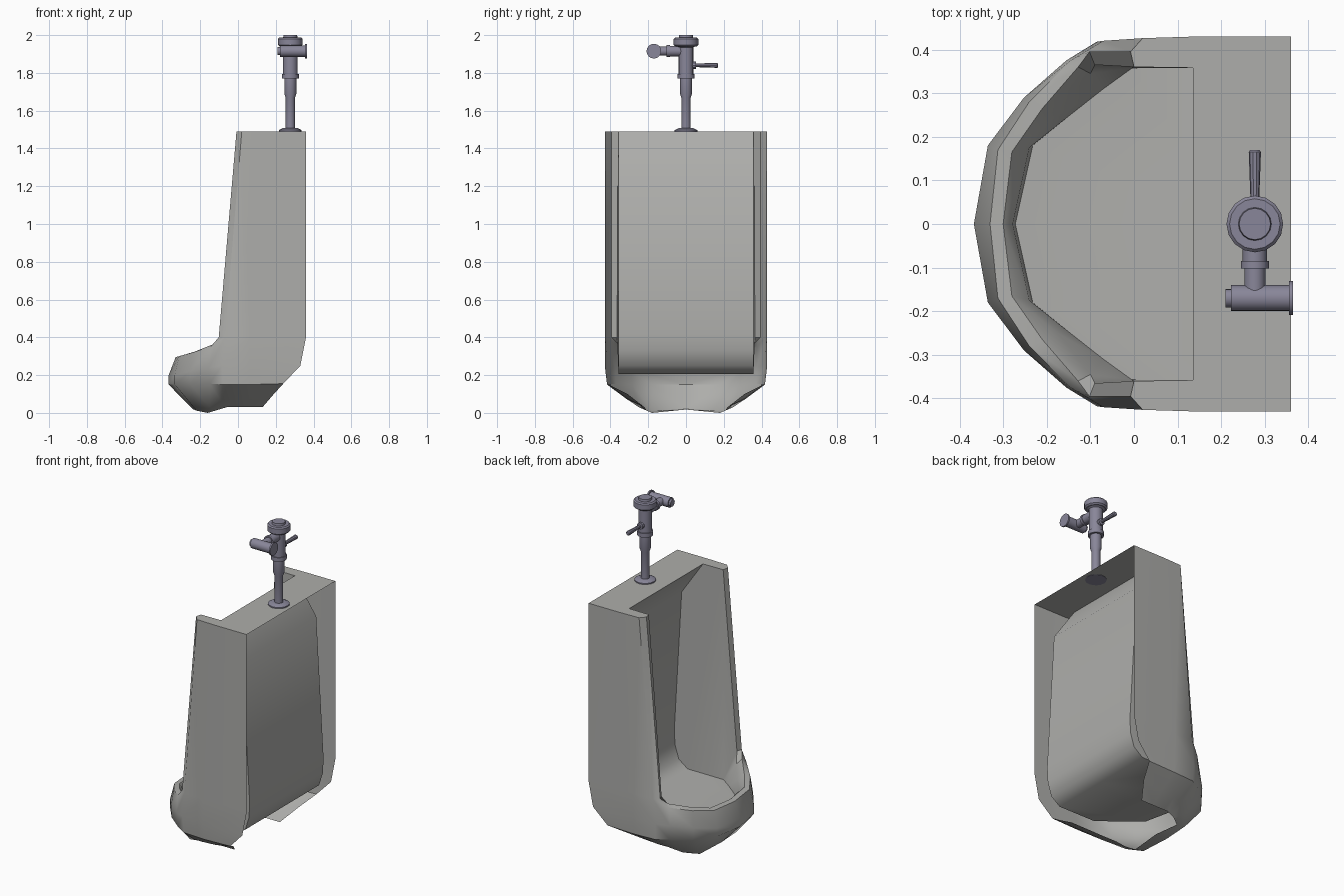
import bpy, bmesh, math
from mathutils import Vector, Matrix

if "Cube" in bpy.data.objects:
    bpy.data.objects.remove(bpy.data.objects["Cube"])


def material(name, rgb):
    m = bpy.data.materials.new(name)
    m.diffuse_color = (*rgb, 1)
    m.use_nodes = True
    m.node_tree.nodes["Principled BSDF"].inputs["Base Color"].default_value = m.diffuse_color
    return m


PORCELAIN = material("grey porcelain", (0.42, 0.42, 0.405))
METAL = material("grey metal", (0.25, 0.24, 0.32))


def finish(bm, name, mat, angle, mirror=False):
    bmesh.ops.remove_doubles(bm, verts=bm.verts, dist=0.0005)
    bmesh.ops.recalc_face_normals(bm, faces=bm.faces)
    me = bpy.data.meshes.new(name)
    bm.to_mesh(me)
    bm.free()
    me.materials.append(mat)
    ob = bpy.data.objects.new(name, me)
    bpy.context.collection.objects.link(ob)
    if mirror:
        mod = ob.modifiers.new("mirror", 'MIRROR')
        mod.use_axis = (False, True, False)
    bpy.ops.object.select_all(action='DESELECT')
    ob.select_set(True)
    bpy.context.view_layer.objects.active = ob
    bpy.ops.object.shade_smooth_by_angle(angle=math.radians(angle))
    return ob


def face(bm, pts):
    bm.faces.new([bm.verts.new(p) for p in pts])


def loft(bm, rows):
    for a, b in zip(rows, rows[1:]):
        for i in range(len(a) - 1):
            face(bm, [a[i], a[i + 1], b[i + 1], b[i]])


# Half of the bowl: ribs from under the outside, over the rim, to the floor
ribs = [
    [(-.16, 0, .018), (-.24, 0, .02), (-.367, 0, .15), (-.367, 0, .20),
     (-.33, 0, .295), (-.30, 0, .30), (-.278, 0, .27), (-.272, 0, .205)],
    [(-.16, .18, .0), (-.22, .18, .012), (-.335, .18, .15), (-.335, .18, .20),
     (-.312, .17, .30), (-.28, .165, .305), (-.24, .175, .27), (-.232, .18, .205)],
    [(-.11, .21, .015), (-.15, .25, .03), (-.25, .285, .15), (-.252, .29, .22),
     (-.24, .28, .32), (-.21, .265, .33), (-.175, .25, .29), (-.15, .247, .205)],
    [(-.06, .22, .03), (-.09, .30, .065), (-.15, .37, .155), (-.155, .375, .24),
     (-.145, .375, .35), (-.128, .36, .365), (-.10, .345, .33), (-.07, .31, .205)],
    [(-.03, .22, .03), (-.03, .31, .07), (-.08, .41, .15), (-.085, .418, .25),
     (-.07, .42, .40), (-.102, .395, .40), (-.09, .365, .40), (-.005, .357, .205)],
]
side_ribs = [
    [(.04, .22, .03), (.06, .31, .075), (.06, .418, .15), (.06, .426, .25), (.06, .426, .40)],
    [(.13, .22, .03), (.19, .31, .10), (.24, .418, .155), (.33, .43, .25), (.36, .43, .40)],
]
H = 1.49
bm = bmesh.new()
loft(bm, ribs)
loft(bm, [ribs[4][:5]] + side_ribs)

# Upright side wall with a rounded front edge, slanting back to the top
low = [side_ribs[1][4], side_ribs[0][4]] + ribs[4][4:7]
top = [(.36, .43, H), (.15, .43, H), (.02, .426, H), (-.008, .395, H), (.0, .36, H)]
loft(bm, [low, top])

# Recess profile in x and z: header, back wall, curve into the floor
back = [(.135, H), (.28, 1.28), (.33, .42), (.325, .33), (.30, .25), (.24, .205)]
loft(bm, [[(x, 0, z), (x, .358, z)] for x, z in back])
face(bm, [ribs[4][6], top[4]] + [(x, .358, z) for x, z in back] + [ribs[4][7]])
face(bm, [r[7] for r in ribs] + [(.24, .358, .205), (.24, 0, .205)])

# Top plate
face(bm, [(.36, 0, H)] + top + [(.135, .358, H), (.135, 0, H)])
finish(bm, "urinal_body", PORCELAIN, 40, mirror=True)


# Flush valve parts are turned from (radius, distance) profiles
def turned(name, origin, axis, profile, sides=16):
    bm = bmesh.new()
    rot = Vector((0, 0, 1)).rotation_difference(Vector(axis)).to_matrix().to_4x4()
    rings = []
    for r, d in profile:
        rings.append([(r * math.cos(2 * math.pi * i / sides),
                       r * math.sin(2 * math.pi * i / sides), d)
                      for i in range(sides + 1)])
    loft(bm, rings)
    face(bm, rings[0][:-1])
    face(bm, rings[-1][:-1])
    bmesh.ops.transform(bm, matrix=Matrix.Translation(origin) @ rot, verts=bm.verts)
    return finish(bm, name, METAL, 35)


X = .277
turned("flush_pipe", (X, 0, 0), (0, 0, 1),
       [(.06, 1.488), (.06, 1.497), (.04, 1.507), (.025, 1.507), (.025, 1.67),
        (.032, 1.69), (.032, 1.77), (.045, 1.77), (.045, 1.795), (.039, 1.795),
        (.039, 1.935), (.056, 1.945)])
turned("valve_cap", (X, 0, 0), (0, 0, 1),
       [(.056, 1.94), (.065, 1.948), (.065, 1.98), (.058, 1.987),
        (.038, 1.987), (.036, 2.0)])
turned("supply_arm", (X, 0, 1.915), (0, -1, 0),
       [(.028, .02), (.028, .085), (.032, .085), (.032, .102), (.024, .102), (.024, .17)])
turned("stop_valve", (0, -.17, 1.915), (1, 0, 0),
       [(.021, .21), (.021, .222), (.03, .222), (.03, .355), (.039, .355), (.039, .364)])
turned("flush_handle", (X, 0, 1.84), (0, 1, 0),
       [(.02, .02), (.02, .052), (.010, .054), (.014, .165), (.010, .17)], 10)
